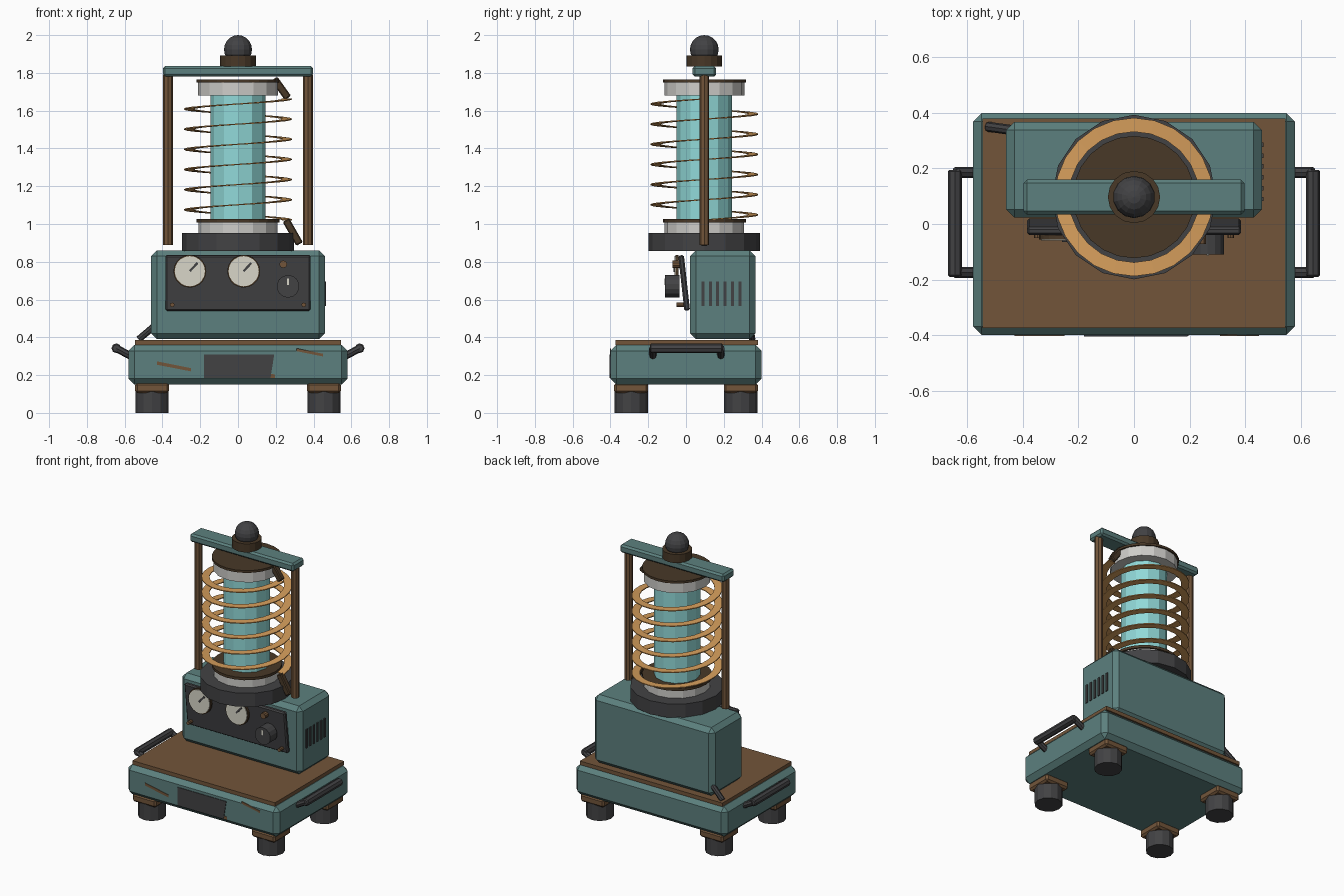
import bpy, bmesh, math
from mathutils import Vector, Matrix

if "Cube" in bpy.data.objects:
    bpy.data.objects.remove(bpy.data.objects["Cube"])


def material(name, r, g, b):
    lin = [((c / 255 + 0.055) / 1.055) ** 2.4 for c in (r, g, b)] + [1]
    m = bpy.data.materials.new(name)
    m.use_nodes = True
    m.diffuse_color = lin
    m.node_tree.nodes["Principled BSDF"].inputs["Base Color"].default_value = lin
    return m


TEAL = material("teal paint", 92, 128, 126)
GLASS = material("pale cyan glass", 145, 217, 216)
BROWN = material("rust brown", 114, 85, 58)
DARK = material("charcoal", 66, 66, 68)
CREAM = material("cream dial", 216, 214, 200)
WHITE = material("pale ceramic", 206, 205, 201)
COPPER = material("copper", 214, 158, 92)
UMBER = material("dark umber", 72, 56, 39)

CY = 0.097  # depth of the coil column axis


def finish(name, bm, mat):
    bmesh.ops.recalc_face_normals(bm, faces=bm.faces)
    mesh = bpy.data.meshes.new(name)
    bm.to_mesh(mesh)
    bm.free()
    mesh.materials.append(mat)
    ob = bpy.data.objects.new(name, mesh)
    bpy.context.collection.objects.link(ob)
    return ob


def box(name, mat, center, size, bevel=0.0, rot=(0, "X")):
    bm = bmesh.new()
    bmesh.ops.create_cube(bm, size=1)
    bmesh.ops.scale(bm, vec=size, verts=bm.verts)
    if bevel:
        bmesh.ops.bevel(bm, geom=bm.edges[:], offset=bevel, segments=1, affect="EDGES")
    bm.transform(Matrix.Translation(center) @ Matrix.Rotation(rot[0], 4, rot[1]))
    return finish(name, bm, mat)


def rod(name, mat, a, b, radius, sides=8, bevel=0.0):
    """Prism between two points."""
    a, b = Vector(a), Vector(b)
    bm = bmesh.new()
    bmesh.ops.create_cone(bm, cap_ends=True, segments=sides, radius1=radius,
                          radius2=radius, depth=(b - a).length)
    if bevel:
        caps = [e for e in bm.edges if abs(e.verts[0].co.z - e.verts[1].co.z) < 1e-5]
        bmesh.ops.bevel(bm, geom=caps, offset=bevel, segments=1, affect="EDGES")
    turn = (b - a).to_track_quat("Z", "Y").to_matrix().to_4x4()
    bm.transform(Matrix.Translation((a + b) / 2) @ turn)
    return finish(name, bm, mat)


def disc(name, mat, z0, z1, radius, sides):
    return rod(name, mat, (0, CY, z0), (0, CY, z1), radius, sides)


def plate(name, mat, points, y, depth=0.005):
    """Thin flat polygon facing the front."""
    bm = bmesh.new()
    face = bm.faces.new([bm.verts.new((x, y, z)) for x, z in points])
    ext = bmesh.ops.extrude_face_region(bm, geom=[face])
    verts = [v for v in ext["geom"] if isinstance(v, bmesh.types.BMVert)]
    bmesh.ops.translate(bm, verts=verts, vec=(0, depth, 0))
    return finish(name, bm, mat)


# Base tray, top board, feet
box("base", TEAL, (0, 0, 0.255), (1.16, 0.8, 0.21), 0.032)
box("top_board", BROWN, (0, 0.003, 0.372), (1.09, 0.755, 0.026))
for sx, side in ((1, "left"), (-1, "right")):
    for sy, end in ((1, "back"), (-1, "front")):
        x, y = sx * 0.455, sy * 0.29
        box(f"foot_bracket_{end}_{side}", BROWN, (x, y, 0.132), (0.18, 0.18, 0.055), 0.012)
        rod(f"foot_{end}_{side}", DARK, (x, y, 0), (x, y, 0.112), 0.088, 12)
    # Carry handle on each end
    rod(f"handle_bar_{side}", DARK, (sx * 0.644, -0.19, 0.342),
        (sx * 0.644, 0.195, 0.342), 0.026, 8, 0.006)
    for y in (-0.175, 0.185):
        rod(f"handle_post_{side}", DARK, (sx * 0.57, y, 0.302), (sx * 0.644, y, 0.342), 0.02)

# Worn patches and front plate
plate("front_plate", DARK, [(-0.18, 0.185), (0.172, 0.185), (0.192, 0.31), (-0.18, 0.31)], -0.404)
plate("scratch_right", BROWN, [(-0.43, 0.255), (-0.25, 0.22), (-0.25, 0.237), (-0.43, 0.273)], -0.403)
plate("scratch_left", BROWN, [(0.31, 0.327), (0.45, 0.299), (0.45, 0.313), (0.31, 0.342)], -0.403)
plate("scratch_middle", BROWN, [(0.1, 0.19), (0.197, 0.184), (0.197, 0.204), (0.1, 0.21)], -0.403)

# Instrument housing with vent slots and cable stub
box("housing", TEAL, (0, 0.195, 0.625), (0.92, 0.345, 0.47), 0.03)
for i in range(6):
    box("vent_slot", DARK, (0.462, 0.09 + i * 0.039, 0.63), (0.009, 0.016, 0.13))
rod("cable_stub", DARK, (-0.525, 0.35, 0.39), (-0.44, 0.338, 0.462), 0.018)

# Sloped control panel
box("control_panel", DARK, (0, -0.01, 0.688), (0.77, 0.03, 0.295), 0.008, (0.11, "X"))
for x in (-0.255, 0.03):
    rod("gauge_rim", UMBER, (x, -0.04, 0.75), (x, -0.055, 0.75), 0.087, 20)
    rod("gauge_face", CREAM, (x, -0.045, 0.75), (x, -0.06, 0.75), 0.08, 20)
    box("gauge_needle", DARK, (x + 0.02, -0.062, 0.772), (0.012, 0.006, 0.06), 0, (0.75, "Y"))
rod("dial_knob", DARK, (0.265, -0.035, 0.67), (0.265, -0.11, 0.67), 0.06, 14)
box("dial_mark", CREAM, (0.265, -0.111, 0.695), (0.01, 0.006, 0.035))
rod("indicator_lamp", BROWN, (0.24, -0.035, 0.787), (0.24, -0.072, 0.787), 0.02, 10)
for x in (-0.348, 0.348):
    rod("panel_screw", BROWN, (x, -0.01, 0.572), (x, -0.05, 0.572), 0.012, 8)

# Glass column with flanges
disc("coil_platform", DARK, 0.858, 0.952, 0.296, 16)
disc("lower_flange", WHITE, 0.95, 1.008, 0.21, 16)
disc("lower_gasket", UMBER, 1.008, 1.026, 0.22, 24)
disc("glass_tube", GLASS, 1.02, 1.69, 0.146, 12)
disc("upper_flange", WHITE, 1.68, 1.752, 0.212, 16)
disc("upper_gasket", UMBER, 1.75, 1.766, 0.22, 24)

# Flat copper ribbon wound as a helix
bm = bmesh.new()
steps, turns, half = 24, 6, 0.003
rings = []
for i in range(steps * turns + 1):
    a = math.tau * i / steps
    z = 1.022 + 0.64 * i / (steps * turns)
    rings.append([bm.verts.new((r * math.cos(a), CY + r * math.sin(a), z + dz))
                  for r, dz in ((0.235, -half), (0.285, -half), (0.285, half), (0.235, half))])
for p, q in zip(rings, rings[1:]):
    for k in range(4):
        n = (k + 1) % 4
        bm.faces.new((p[k], p[n], q[n], q[k]))
bm.faces.new(rings[0])
bm.faces.new(rings[-1])
finish("copper_coil", bm, COPPER)

# Coil terminals
box("upper_terminal", UMBER, (0.228, CY, 1.718), (0.04, 0.04, 0.125), 0.006, (-0.62, "Y"))
box("lower_terminal", UMBER, (0.29, CY, 0.957), (0.04, 0.04, 0.145), 0.006, (-0.52, "Y"))

# Support frame and top knob
for x in (-0.37, 0.37):
    rod("support_rod", BROWN, (x, CY, 0.89), (x, CY, 1.79), 0.026, 8)
box("crossbar", TEAL, (0, CY, 1.808), (0.795, 0.125, 0.056), 0.012)
disc("knob_collar", UMBER, 1.833, 1.892, 0.094, 16)
bm = bmesh.new()
bmesh.ops.create_uvsphere(bm, u_segments=14, v_segments=10, radius=0.076)
bm.transform(Matrix.Translation((0, CY, 1.924)))
finish("top_knob", bm, DARK)
